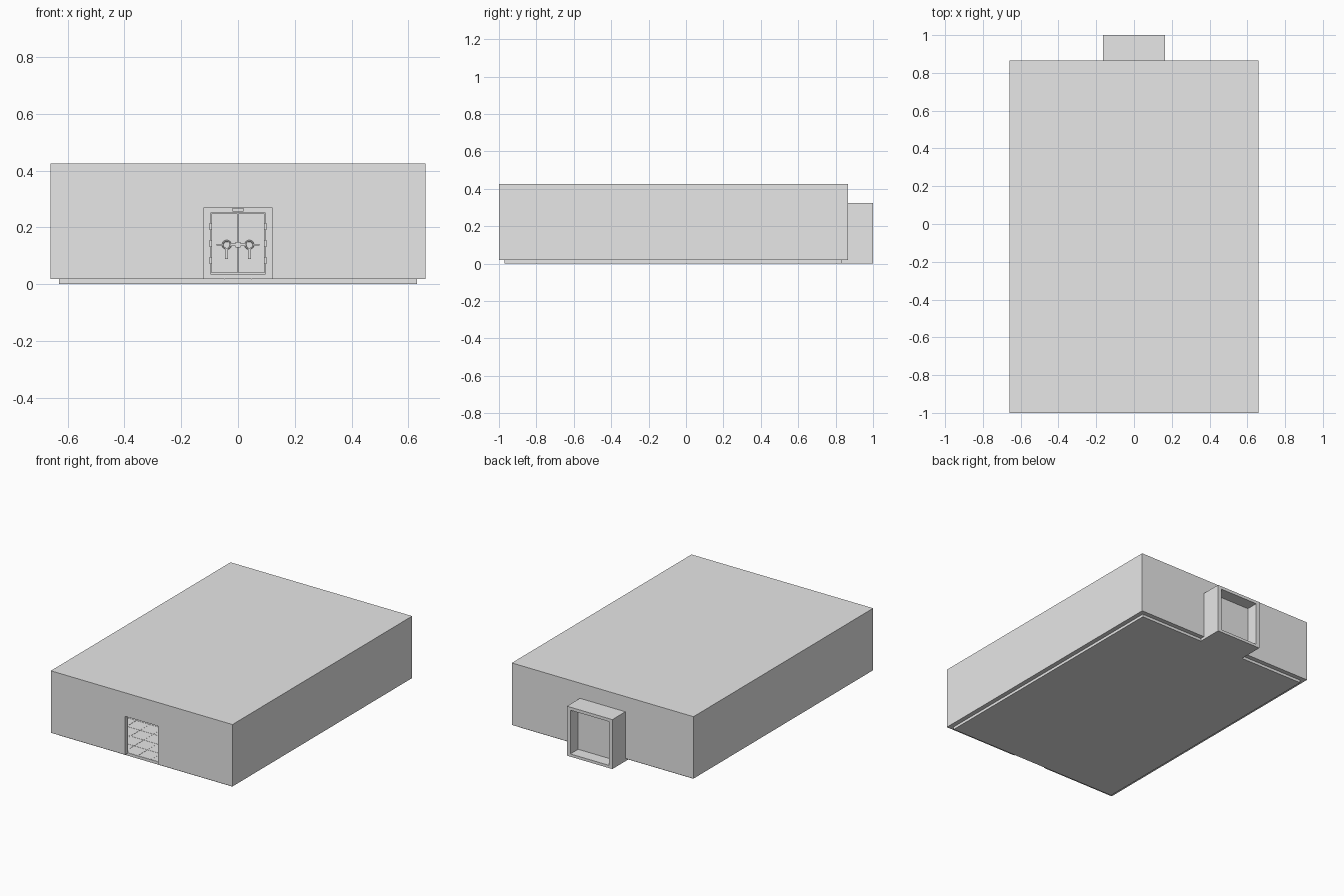
import bpy, bmesh, math
from mathutils import Vector

if "Cube" in bpy.data.objects:
    bpy.data.objects.remove(bpy.data.objects["Cube"], do_unlink=True)

grey = bpy.data.materials.new("plain grey")
grey.use_nodes = True
grey.diffuse_color = (0.8, 0.8, 0.8, 1)
grey.node_tree.nodes["Principled BSDF"].inputs["Base Color"].default_value = (0.8, 0.8, 0.8, 1)


def box(name, x0, x1, y0, y1, z0, z1, spin=0.0):
    """Box from its limits, optionally spun about the y axis."""
    bm = bmesh.new()
    bmesh.ops.create_cube(bm, size=1)
    bmesh.ops.scale(bm, vec=Vector((x1 - x0, y1 - y0, z1 - z0)), verts=bm.verts)
    mesh = bpy.data.meshes.new(name)
    bm.to_mesh(mesh)
    bm.free()
    mesh.materials.append(grey)
    ob = bpy.data.objects.new(name, mesh)
    ob.location = ((x0 + x1) / 2, (y0 + y1) / 2, (z0 + z1) / 2)
    ob.rotation_euler.y = spin
    bpy.context.collection.objects.link(ob)
    return ob


def array(ob, count, axis, step):
    mod = ob.modifiers.new("repeat", 'ARRAY')
    mod.count = count
    mod.use_relative_offset = False
    mod.use_constant_offset = True
    offset = [0, 0, 0]
    offset[axis] = step
    mod.constant_offset_displace = offset


W, F, B, T = 0.66, -1.0, 0.865, 0.03   # half width, front, back, wall thickness
LOW, HIGH = 0.018, 0.40                # wall bottom and top
DOOR_W, DOOR_H = 0.12, 0.27            # half width and top of the openings
SIDES = (("left", 1), ("right", -1))


def span(s, a, b):
    return sorted((s * a, s * b))


# Shell: floor, roof and walls
box("floor", -W + T, W - T, F + T, B - T, 0, LOW)
box("roof", -W, W, F, B, HIGH, 0.425)
for side, s in SIDES:
    box(side + "_wall", *span(s, W - T, W), F, B, LOW, HIGH)
for end, y0 in (("front", F), ("back", B - T)):
    for side, s in SIDES:
        box(f"{end}_wall_{side}", *span(s, DOOR_W, W - T), y0, y0 + T, LOW, HIGH)
    box(end + "_lintel", -DOOR_W, DOOR_W, y0, y0 + T, DOOR_H, HIGH)

# Floor tiles with narrow seams
tile = box("floor_tiles", -0.629, -0.535, F + T + 0.002, F + T + 0.098, LOW, LOW + 0.001)
array(tile, 13, 0, 0.097)
array(tile, 18, 1, 0.1)

# Rear portal
PX, PI = 0.165, 0.14
box("portal_floor", -PX, PX, B - T, 1.0, 0, LOW)
box("portal_roof", -PX, PX, B, 1.0, 0.305, 0.325)
for side, s in SIDES:
    box("portal_wall_" + side, *span(s, PI, PX), B, 1.0, LOW, 0.305)

# Double door: backing panel, frame and leaves, detailed towards the inside
box("door_panel", -PI, PI, 0.908, 0.92, LOW, 0.305)
for side, s in SIDES:
    box("door_jamb_" + side, *span(s, 0.096, DOOR_W), 0.885, 0.908, LOW, DOOR_H)
    box("door_jamb_trim_" + side, *span(s, 0.106, 0.112), 0.880, 0.885, 0.04, 0.255)
    box("door_leaf_" + side, *span(s, 0.0012, 0.094), 0.898, 0.908, 0.038, 0.248)
    box("leaf_outer_rail_" + side, *span(s, 0.084, 0.09), 0.894, 0.898, 0.055, 0.235)
    for level, z in (("lower", 0.042), ("upper", 0.24)):
        box(f"leaf_{level}_rail_{side}", *span(s, 0.02, 0.08), 0.894, 0.898, z, z + 0.004)
        # Corner gussets
        tilt = math.radians(45) * s * (1 if level == "upper" else -1)
        zc = 0.058 if level == "lower" else 0.229
        box(f"leaf_{level}_gusset_{side}", *span(s, 0.070, 0.090), 0.893, 0.898, zc - 0.003, zc + 0.003, tilt)
    # Hinges
    hinge = box("door_hinges_" + side, *span(s, 0.092, 0.1), 0.878, 0.886, 0.07, 0.095)
    array(hinge, 3, 2, 0.06)
    # Ring handle with crossbar and lever
    bpy.ops.mesh.primitive_torus_add(location=(s * 0.04, 0.893, 0.138), rotation=(math.pi / 2, 0, 0),
                                     major_radius=0.014, minor_radius=0.003,
                                     major_segments=20, minor_segments=8)
    ring = bpy.context.object
    ring.name = "handle_ring_" + side
    ring.data.materials.append(grey)
    bpy.ops.object.shade_smooth_by_angle()
    box("handle_inner_bar_" + side, *span(s, 0.0, 0.026), 0.889, 0.898, 0.134, 0.142)
    box("handle_outer_bar_" + side, *span(s, 0.054, 0.075), 0.889, 0.898, 0.135, 0.141)
    box("handle_lever_" + side, *span(s, 0.035, 0.045), 0.889, 0.898, 0.088, 0.126)
box("door_sill", -0.096, 0.096, 0.885, 0.908, LOW, 0.034)
box("door_head", -0.096, 0.096, 0.885, 0.908, 0.252, DOOR_H)
box("door_head_block", -0.02, 0.02, 0.878, 0.885, 0.255, 0.268)
box("door_latch", -0.008, 0.008, 0.886, 0.898, 0.128, 0.148)
